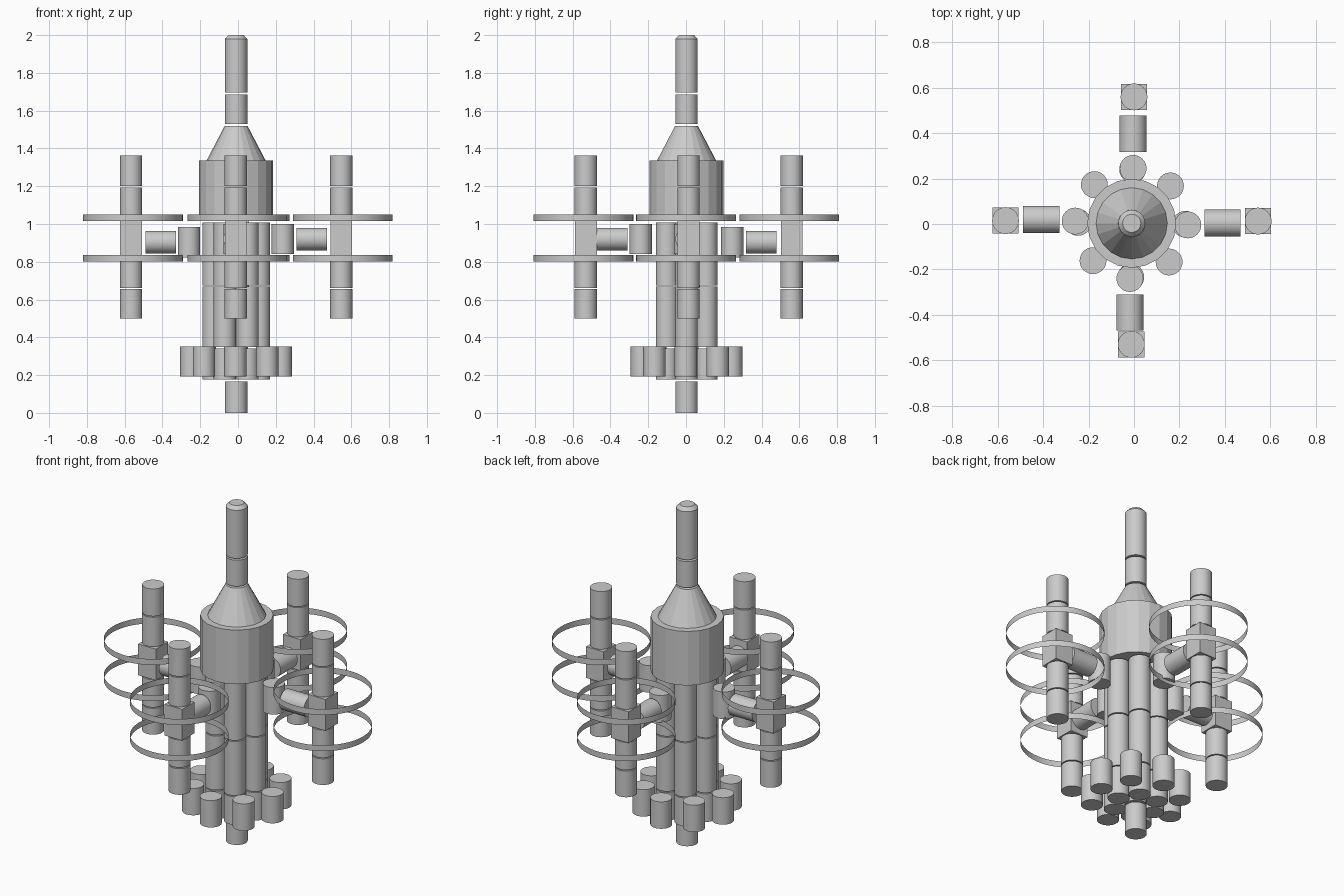
import bpy, math

if "Cube" in bpy.data.objects:
    bpy.data.objects.remove(bpy.data.objects["Cube"])

CX, CY = -0.01, 0.003   # axis of the central stack
R = 0.059               # common tube radius


def finish(name, smooth=True):
    o = bpy.context.object
    o.name = name
    if smooth:
        bpy.ops.object.shade_smooth_by_angle(angle=math.radians(30))
    return o


def tube(name, x, y, z0, z1, r=R, r2=None, n=32, smooth=True):
    bpy.ops.mesh.primitive_cone_add(vertices=n, radius1=r, radius2=r if r2 is None else r2,
                                    depth=z1 - z0, location=(x, y, (z0 + z1) / 2))
    return finish(name, smooth)


def hoop(name, x, y, z0, z1, r=0.264):
    bpy.ops.mesh.primitive_cylinder_add(vertices=64, radius=r, depth=z1 - z0,
                                        end_fill_type='NOTHING', location=(x, y, (z0 + z1) / 2))
    return finish(name)


# Spire and main body
tube("spire_tip", CX, CY, 1.98, 2.0, R, 0.04)
tube("spire_upper", CX, CY, 1.695, 1.98)
tube("spire_lower", CX, CY, 1.53, 1.685)
tube("cone", CX, CY, 1.335, 1.52, 0.157, 0.06, n=20, smooth=False)
tube("main_body", CX, CY, 1.015, 1.335, 0.196, n=20, smooth=False)

# Hexagonal bundle of stacked tubes round a central core
spots = [(CX, CY)] + [(CX + 0.12 * math.cos(math.radians(60 * i)),
                       CY + 0.12 * math.sin(math.radians(60 * i))) for i in range(6)]
for i, (x, y) in enumerate(spots):
    for j, (z0, z1) in enumerate([(0.176, 0.342), (0.348, 0.668), (0.674, 1.008)]):
        tube(f"bundle_tube_{i}_{j}", x, y, z0, z1)
tube("bottom_nozzle", CX, CY, 0.0, 0.165)

# Ring of eight lower pods
for i in range(8):
    a = math.radians(45 * i - 1)
    tube(f"lower_pod_{i}", CX + 0.237 * math.cos(a), CY + 0.237 * math.sin(a), 0.193, 0.352)

# Four side modules: pod, connecting arm, hub, stacked tubes and two hoops
sides = [
    # name, pod (x, y, z top), arm centre, runs along x, hub, hoop centre
    ("right", (0.237, -0.004, 1.0), (0.39, 0.004, 0.92), True, (0.547, 0.013), (0.554, 0.002)),
    ("left", (-0.259, 0.013, 0.983), (-0.409, 0.02, 0.904), True, (-0.566, 0.015), (-0.556, 0.0)),
    ("back", (-0.004, 0.245, 0.983), (-0.004, 0.398, 0.904), False, (0.0, 0.56), (0.009, 0.547)),
    ("front", (-0.018, -0.24, 1.0), (-0.018, -0.39, 0.92), False, (-0.012, -0.53), (-0.004, -0.543)),
]
for name, pod, arm, along_x, (hx, hy), (rx, ry) in sides:
    tube(name + "_inner_pod", pod[0], pod[1], pod[2] - 0.16, pod[2])
    rot = (0, math.pi / 2, 0) if along_x else (math.pi / 2, 0, 0)
    bpy.ops.mesh.primitive_cylinder_add(vertices=32, radius=0.06, depth=0.16,
                                        location=arm, rotation=rot)
    finish(name + "_arm")
    bpy.ops.mesh.primitive_cube_add(size=1, location=(hx, hy, 0.923))
    bpy.context.object.scale = (0.115, 0.115, 0.185)
    finish(name + "_hub", False)
    for j, (z0, z1) in enumerate([(0.5, 0.655), (0.661, 0.825), (1.02, 1.194), (1.2, 1.362)]):
        tube(f"{name}_side_tube_{j}", hx, hy, z0, z1)
    hoop(name + "_lower_hoop", rx, ry, 0.802, 0.837)
    hoop(name + "_upper_hoop", rx, ry, 1.016, 1.051)
